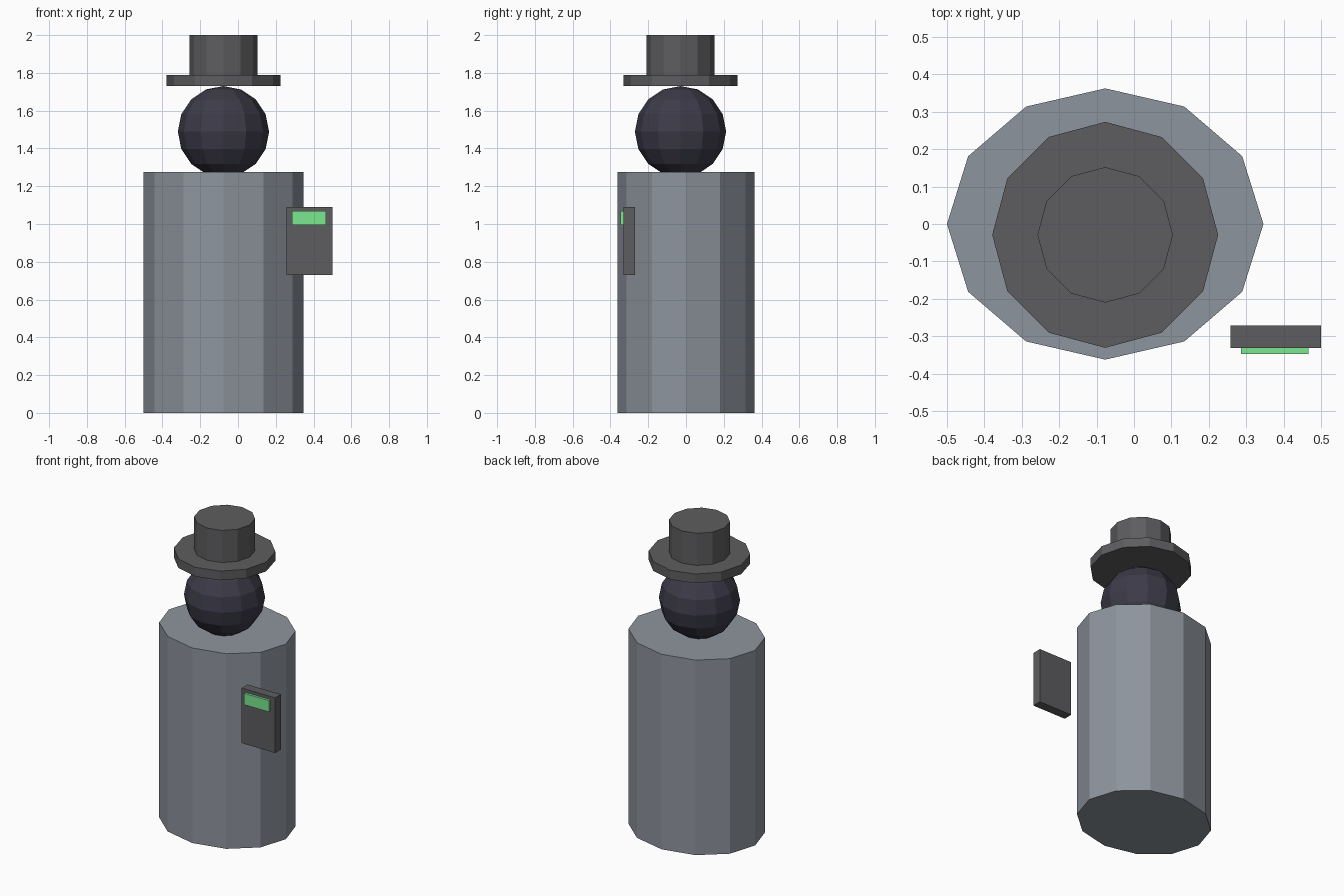
import bpy
from math import pi

if "Cube" in bpy.data.objects:
    bpy.data.objects.remove(bpy.data.objects["Cube"])

CX, HY = -0.077, -0.029   # figure axis in x, head and hat offset in y


def paint(obj, name, color):
    mat = bpy.data.materials.get(name) or bpy.data.materials.new(name)
    mat.diffuse_color = (*color, 1)
    mat.use_nodes = True
    mat.node_tree.nodes["Principled BSDF"].inputs["Base Color"].default_value = mat.diffuse_color
    obj.data.materials.append(mat)


def drum(name, rx, ry, z0, z1, y, mat):
    # twelve-sided drum with corners on the x and y axes
    bpy.ops.mesh.primitive_cylinder_add(vertices=12, radius=1, depth=1,
                                        location=(CX, y, (z0 + z1) / 2))
    obj = bpy.context.object
    obj.name = name
    obj.scale = (rx, ry, z1 - z0)
    paint(obj, *mat)


def box(name, lo, hi, mat):
    bpy.ops.mesh.primitive_cube_add(size=1, location=[(a + b) / 2 for a, b in zip(lo, hi)])
    obj = bpy.context.object
    obj.name = name
    obj.scale = [b - a for a, b in zip(lo, hi)]
    paint(obj, *mat)


COAT = ("coat_grey", (0.27, 0.30, 0.34))
DARK = ("dark_grey", (0.11, 0.11, 0.115))
SKIN = ("dark_violet", (0.045, 0.043, 0.065))
GREEN = ("screen_green", (0.20, 0.80, 0.28))

# Body
drum("body", 0.423, 0.3625, 0, 1.275, 0, COAT)

# Head, sunk slightly into the body
bpy.ops.mesh.primitive_uv_sphere_add(segments=12, ring_count=8, radius=0.2415,
                                     location=(CX, HY, 1.489))
head = bpy.context.object
head.name = "head"
paint(head, *SKIN)

# Hat
drum("hat_brim", 0.302, 0.302, 1.73, 1.79, HY, DARK)
drum("hat_crown", 0.181, 0.181, 1.79, 2.0, HY, DARK)

# Handheld device with screen
box("device", (0.258, -0.331, 0.731), (0.5, -0.271, 1.091), DARK)
box("screen", (0.286, -0.347, 0.996), (0.467, -0.329, 1.07), GREEN)
